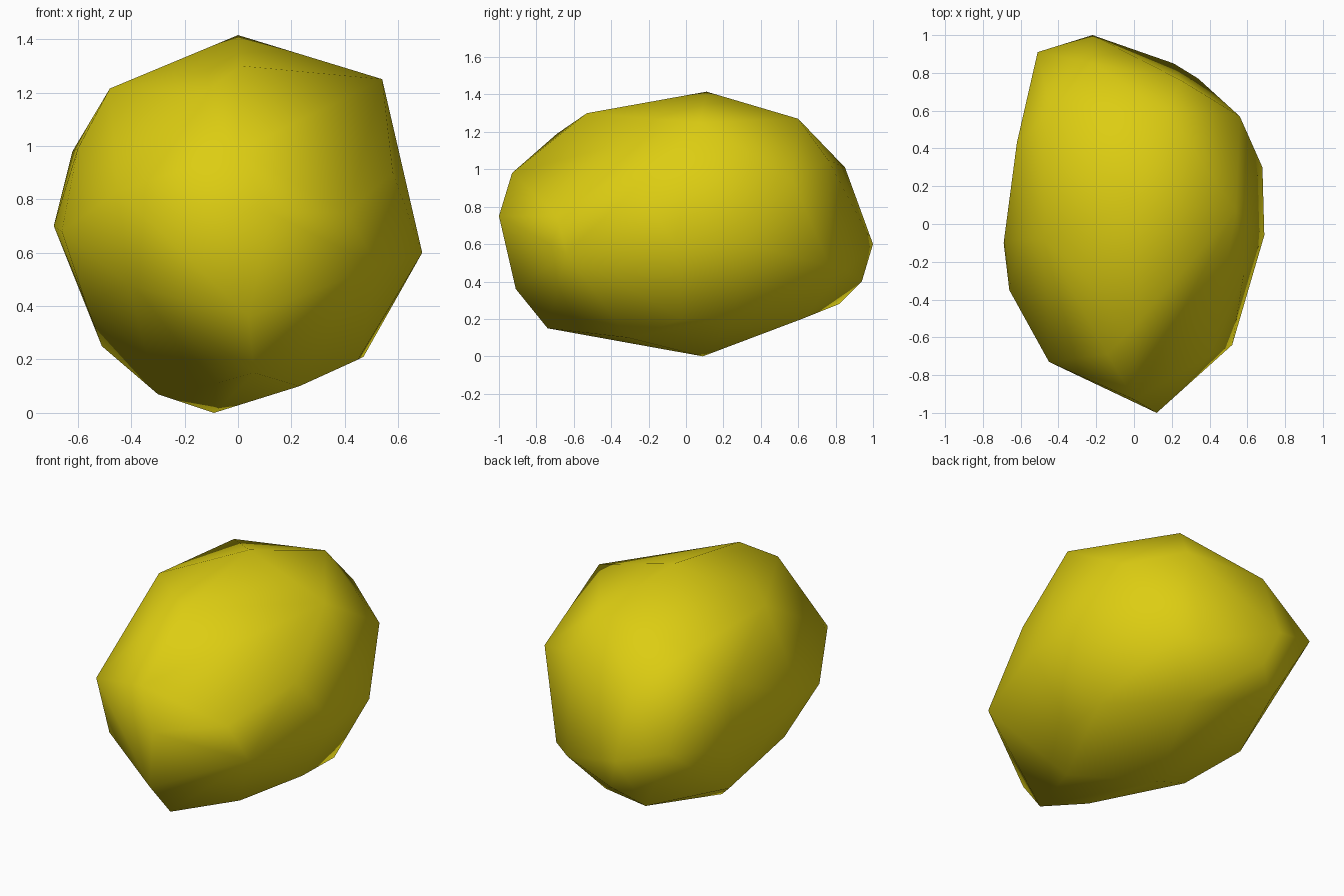
import bpy
import bmesh

# Remove the default cube only
default_cube = bpy.data.objects.get("Cube")
if default_cube is not None:
    bpy.data.objects.remove(default_cube, do_unlink=True)


def flat_material(name, colour):
    material = bpy.data.materials.new(name)
    material.use_nodes = True
    material.diffuse_color = colour
    shader = next(node for node in material.node_tree.nodes
                  if node.type == "BSDF_PRINCIPLED")
    shader.inputs["Base Color"].default_value = colour
    return material


def faceted_lump(name, corners, material):
    """Wrap a closed skin around the corners and shade it smoothly."""
    mesh = bpy.data.meshes.new(name)
    skin = bmesh.new()
    for corner in corners:
        skin.verts.new(corner)
    bmesh.ops.convex_hull(skin, input=list(skin.verts))
    # Drop any corner that ended up beneath the skin
    buried = [vert for vert in skin.verts if not vert.link_faces]
    bmesh.ops.delete(skin, geom=buried, context="VERTS")
    bmesh.ops.recalc_face_normals(skin, faces=list(skin.faces))
    for face in skin.faces:
        face.smooth = True
    skin.to_mesh(mesh)
    skin.free()
    mesh.materials.append(material)
    lump = bpy.data.objects.new(name, mesh)
    bpy.context.collection.objects.link(lump)
    return lump


# Crown: the peak and the corners around it
crown = [
    (0, .11, 1.415), (.01, -.53, 1.3), (.54, .07, 1.25),
    (.17, .6, 1.27), (-.44, .59, 1.18), (-.48, -.08, 1.215),
    (-.14, -.69, 1.19),
]

# Shoulder: where the top rolls over into the sides
shoulder = [
    (0, -.93, .98), (.58, -.27, .9), (.56, .57, .94),
    (.25, .76, 1.05), (-.22, .85, 1.01), (-.62, .43, .98),
    (-.6, -.08, .99), (-.45, -.73, .83),
]

# Belt: the widest corners all the way round
belt = [
    (.12, -1, .75), (.41, -.69, .75), (.52, -.64, .55),
    (.69, -.06, .6), (.68, .3, .61), (-.22, 1, .6),
    (-.51, .91, .69), (-.61, .45, .56), (-.69, -.1, .7),
    (-.66, -.35, .68),
]

# Lower flank: where the sides turn under
lower_flank = [
    (.04, -.91, .36), (.47, .26, .21), (.34, .77, .48),
    (.21, .85, .46), (-.15, .94, .4), (-.3, .82, .28),
    (-.51, .31, .25), (-.57, -.14, .41), (-.41, -.66, .48),
]

# Underside: the shallow keel it rests on
underside = [
    (.06, -.74, .15), (-.08, -.49, .11), (.23, -.31, .1),
    (.45, -.02, .2), (.11, .62, .2), (-.3, .08, .07),
    (-.09, .09, 0),
]

yellow = flat_material("mineral yellow", (.72, .61, .006, 1))
faceted_lump("yellow_rock",
             crown + shoulder + belt + lower_flank + underside,
             yellow)
